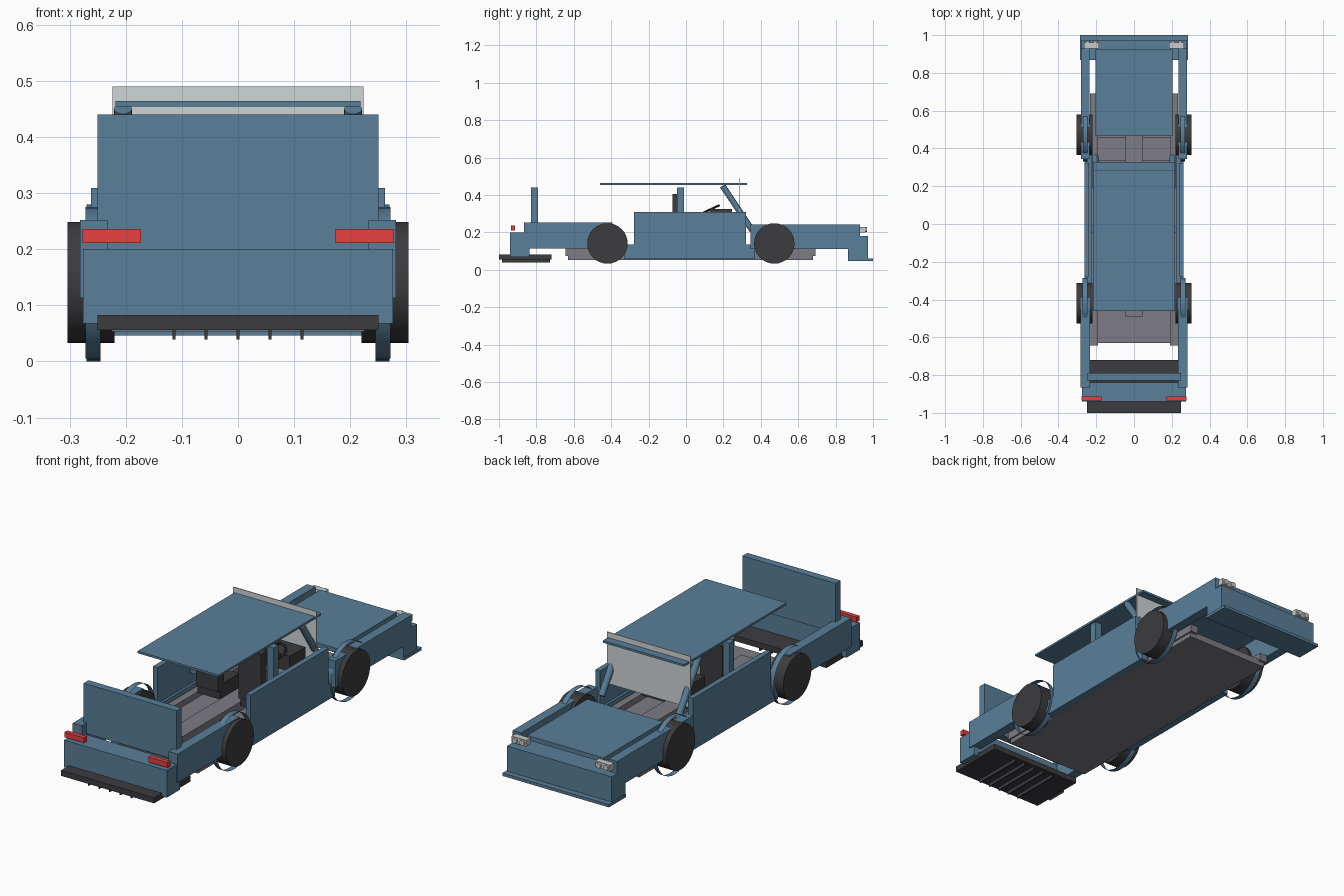
import bpy, bmesh, math
from mathutils import Vector

if "Cube" in bpy.data.objects:
    bpy.data.objects.remove(bpy.data.objects["Cube"])


def material(name, rgb):
    m = bpy.data.materials.new(name)
    m.diffuse_color = (*rgb, 1)
    m.use_nodes = True
    m.node_tree.nodes["Principled BSDF"].inputs["Base Color"].default_value = m.diffuse_color
    return m


BLUE = material("body_blue", (0.10, 0.21, 0.32))
DARK = material("dark_trim", (0.045, 0.045, 0.05))
GREY = material("floor_grey", (0.2, 0.2, 0.23))
RED = material("lamp_red", (0.8, 0.05, 0.05))
WHITE = material("lamp_white", (0.75, 0.75, 0.75))
GLASS = material("glass", (0.62, 0.66, 0.66))


def finish(name, bm, mat):
    bmesh.ops.recalc_face_normals(bm, faces=bm.faces)
    me = bpy.data.meshes.new(name)
    bm.to_mesh(me)
    bm.free()
    ob = bpy.data.objects.new(name, me)
    bpy.context.collection.objects.link(ob)
    me.materials.append(mat)
    bpy.context.view_layer.objects.active = ob
    ob.select_set(True)
    bpy.ops.object.shade_smooth_by_angle(angle=math.radians(35))
    ob.select_set(False)
    return ob


def box(name, x, y, z, mat):
    """Box from (min, max) ranges on each axis."""
    bm = bmesh.new()
    bmesh.ops.create_cube(bm, size=1)
    for v in bm.verts:
        for i, (a, b) in enumerate((x, y, z)):
            v.co[i] = a if v.co[i] < 0 else b
    return finish(name, bm, mat)


def rod(name, p, q, r, mat, caps=True, n=32):
    """Cylinder between two points."""
    p, q = Vector(p), Vector(q)
    bm = bmesh.new()
    bmesh.ops.create_cone(bm, cap_ends=caps, segments=n, radius1=r, radius2=r, depth=(q - p).length)
    rot = (q - p).to_track_quat('Z', 'Y')
    for v in bm.verts:
        v.co = rot @ v.co + (p + q) / 2
    return finish(name, bm, mat)


def pair(name, x, y, z, mat):
    box(name + "_right", x, y, z, mat)
    box(name + "_left", (-x[1], -x[0]), y, z, mat)


# floor pan, rails, tunnel and sills
box("floor_pan", (-.225, .225), (-.63, .68), (.053, .085), GREY)
pair("floor_rail", (.19, .232), (-.643, .692), (.075, .113), GREY)
box("centre_tunnel", (-.045, .045), (-.49, .47), (.08, .13), GREY)
box("firewall", (-.19, .19), (.335, .46), (.08, .10), GREY)
pair("sill", (.225, .262), (-.33, .37), (.058, .135), BLUE)

# side body panels
pair("door", (.237, .262), (-.278, .322), (.125, .309), BLUE)
pair("front_fender", (.235, .281), (.345, .93), (.112, .241), BLUE)
pair("rear_fender", (.233, .282), (-.865, -.392), (.113, .252), BLUE)

# nose
box("front_bumper", (-.281, .281), (.867, .972), (.06, .182), BLUE)
box("front_splitter", (-.286, .286), (.867, 1.0), (.046, .06), BLUE)
box("hood", (-.205, .205), (.465, .925), (.214, .236), BLUE)

# tail with raised lid and diffuser
box("rear_bumper", (-.276, .276), (-.94, -.838), (.068, .2), BLUE)
box("trunk_lid", (-.25, .25), (-.828, -.79), (.2, .44), BLUE)
box("diffuser", (-.25, .25), (-1.0, -.72), (.056, .083), DARK)
for i in range(5):
    x = (i - 2) * .057
    box(f"diffuser_fin_{i + 1}", (x - .003, x + .003), (-.985, -.728), (.039, .058), DARK)

# roof, windshield and pillars
box("roof", (-.218, .218), (-.46, .327), (.454, .464), BLUE)
box("windshield", (-.224, .224), (.283, .287), (.24, .49), GLASS)
pair("door_pillar", (.19, .225), (-.048, -.012), (.2, .44), BLUE)

# mirrored wheels, arches, pillars, seats and lamps
for s, side in ((1, "right"), (-1, "left")):
    rod(f"windshield_pillar_{side}", (s * .205, .195, .45), (s * .205, .355, .21), .016, BLUE, n=16)
    for end, y, r, xo in (("front", .472, .14, .27), ("rear", -.42, .135, .272)):
        rod(f"{end}_wheel_{side}", (s * .22, y, .141), (s * .304, y, .141), .108, DARK, n=32)
        rod(f"{end}_arch_band_{side}", (s * .245, y, .14), (s * xo, y, .14), r, BLUE, caps=False, n=32)
    cx = s * .115
    box(f"seat_cushion_{side}", (cx - .06, cx + .06), (-.06, .09), (.12, .19), DARK)
    box(f"seat_back_{side}", (cx - .06, cx + .06), (-.073, -.03), (.16, .405), DARK)
    cx = s * .225
    box(f"tail_lamp_{side}", (cx - .052, cx + .052), (-.935, -.913), (.211, .236), RED)
    box(f"headlamp_{side}", (cx - .04, cx + .04), (.93, .96), (.2, .23), WHITE)
    for k, d in enumerate((-.02, .02)):
        rod(f"headlamp_bulb_{side}_{k + 1}", (cx + d, .955, .215), (cx + d, .968, .215), .013, WHITE, n=16)

# dashboard and steering wheel
box("dashboard", (-.19, .19), (.125, .245), (.25, .324), DARK)
bpy.ops.mesh.primitive_torus_add(major_radius=.045, minor_radius=.006, major_segments=24,
                                 minor_segments=8, location=(.11, .135, .325),
                                 rotation=(math.radians(25), 0, 0))
wheel = bpy.context.object
wheel.name = "steering_wheel"
wheel.data.materials.append(DARK)
bpy.ops.object.shade_smooth()
rod("steering_column", (.11, .135, .325), (.11, .15, .29), .008, DARK, n=12)
